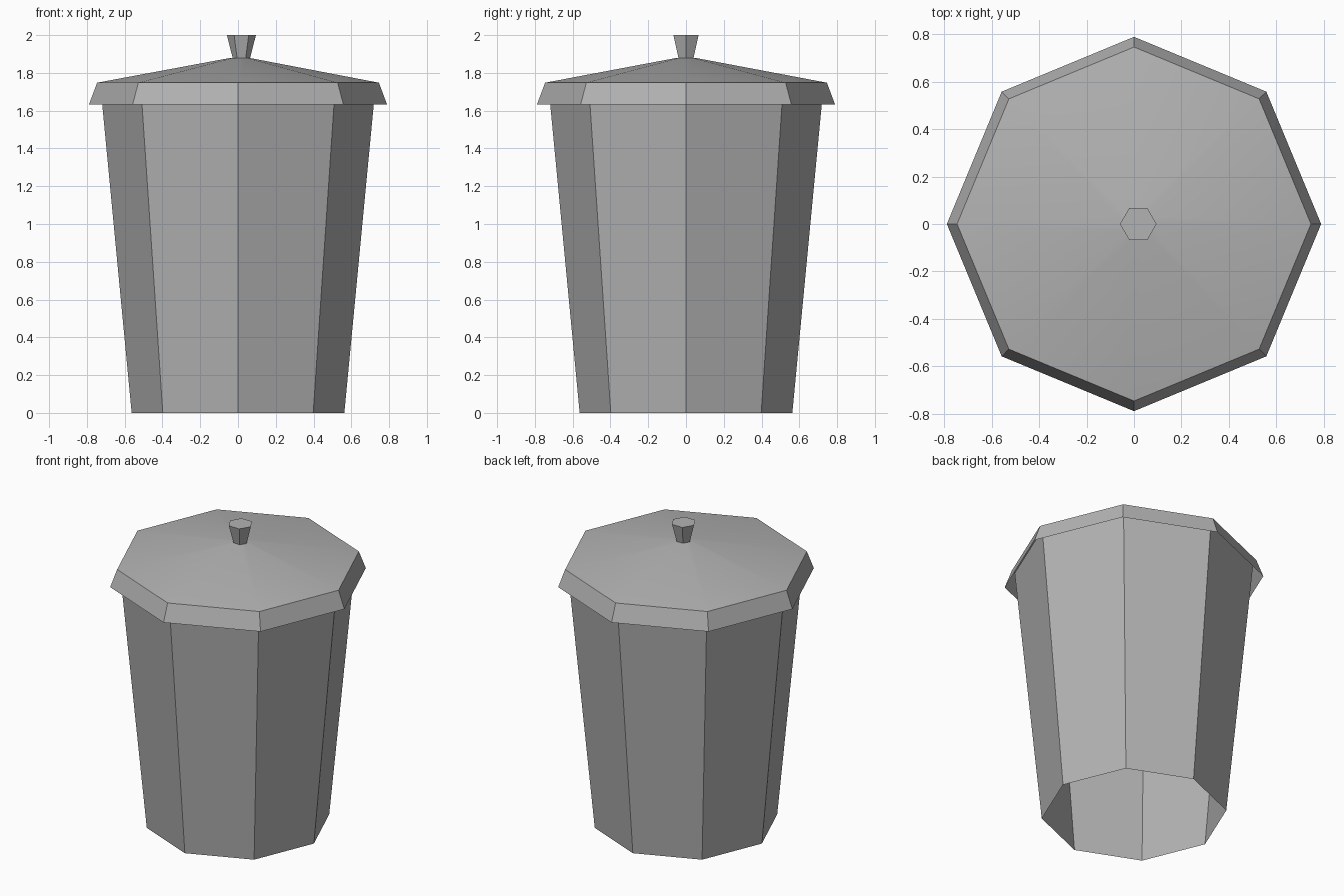
import bpy, bmesh
from math import cos, sin, tau, radians

if "Cube" in bpy.data.objects:
    bpy.data.objects.remove(bpy.data.objects["Cube"])

# Dark grey plastic
grey = bpy.data.materials.new("dark_grey")
grey.diffuse_color = (0.45, 0.45, 0.45, 1)
grey.use_nodes = True
grey.node_tree.nodes["Principled BSDF"].inputs["Base Color"].default_value = grey.diffuse_color


def lathe(name, sides, rings, cap_top=False):
    """Open shell through rings of (radius, z, centre x); only shallow edges shade smooth."""
    bm = bmesh.new()
    loops = [[bm.verts.new((cx + r * cos(tau * i / sides), r * sin(tau * i / sides), z))
              for i in range(sides)] for r, z, cx in rings]
    for low, high in zip(loops, loops[1:]):
        for i in range(sides):
            j = (i + 1) % sides
            bm.faces.new((low[i], low[j], high[j], high[i]))
    if cap_top:
        bm.faces.new(loops[-1])
    mesh = bpy.data.meshes.new(name)
    bm.to_mesh(mesh)
    bm.free()
    mesh.materials.append(grey)
    mesh.shade_smooth()
    mesh.set_sharp_from_angle(angle=radians(30))
    obj = bpy.data.objects.new(name, mesh)
    bpy.context.collection.objects.link(obj)
    return obj


# Tapered bin wall, open at the bottom, reaching up under the lid
lathe("bin_body", 8, [(0.563, 0, 0), (0.728, 1.73, 0)])

# Hollow lid: flared rim and shallow, smoothly shaded top
lathe("lid", 8, [(0.789, 1.633, 0), (0.746, 1.748, 0), (0.047, 1.88, 0.01)], cap_top=True)

# Six-sided handle knob, slightly off centre
lathe("lid_knob", 6, [(0.045, 1.875, 0.018), (0.077, 2.0, 0.018)], cap_top=True)
